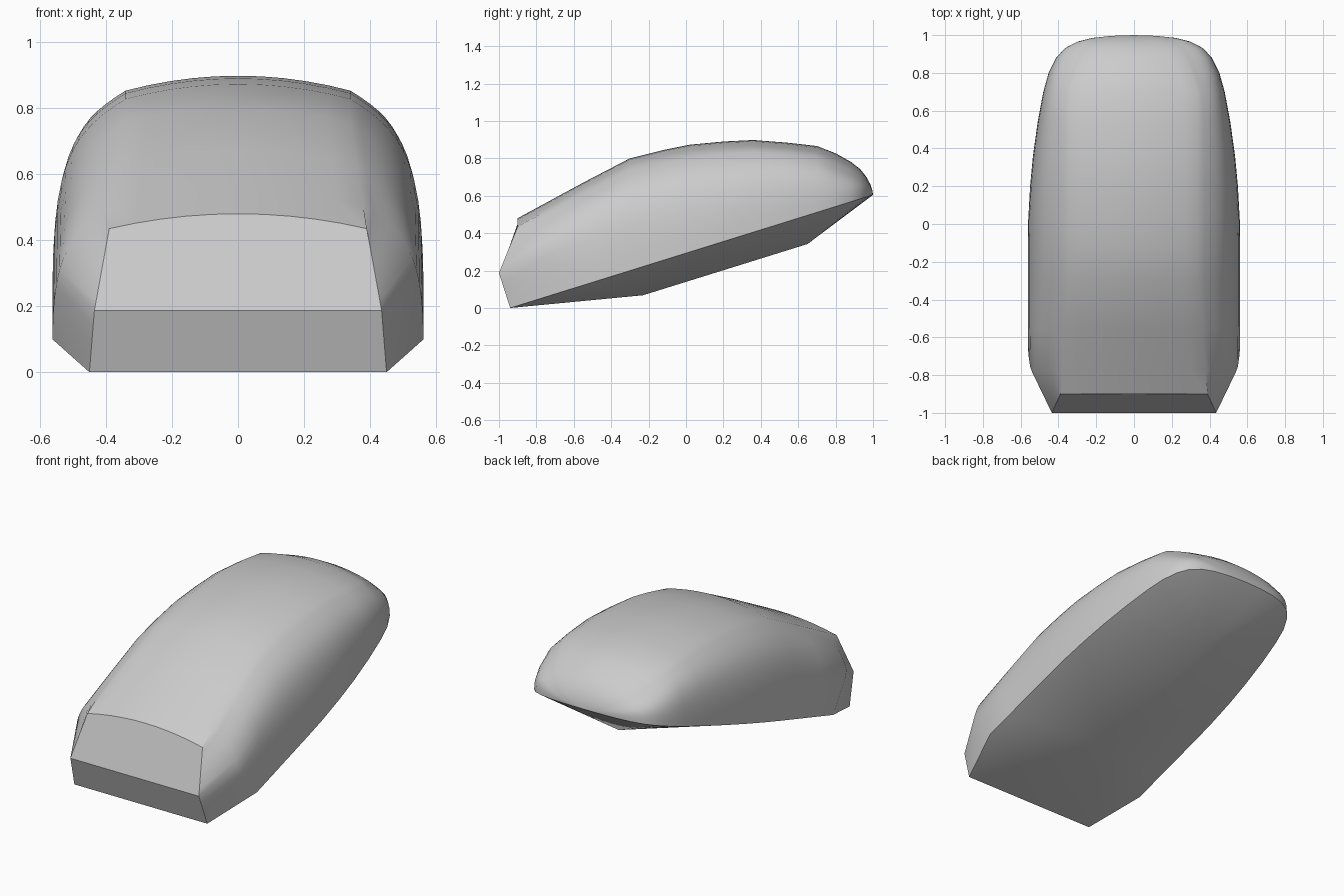
import bpy
import bmesh
import math

cube = bpy.data.objects.get("Cube")
if cube:
    bpy.data.objects.remove(cube, do_unlink=True)

grey = bpy.data.materials.new("light_grey")
grey.use_nodes = True
grey.diffuse_color = (0.6, 0.6, 0.6, 1)
grey.node_tree.nodes["Principled BSDF"].inputs["Base Color"].default_value = (0.6, 0.6, 0.6, 1)

SIDE, ROOF = 12, 5          # segments up one side, across half the roof

# Stations: rim y, roof y, rim half width, roof half width, crown height
STATIONS = [
    (-0.62, -0.78, 0.562, 0.38, 0.545),
    (-0.45, -0.55, 0.562, 0.36, 0.67),
    (-0.28, -0.3, 0.562, 0.34, 0.80),
    (-0.12, -0.12, 0.562, 0.34, 0.845),
    (0.02, 0.02, 0.56, 0.34, 0.873),
    (0.2, 0.2, 0.55, 0.34, 0.89),
    (0.36, 0.36, 0.535, 0.34, 0.898),
    (0.54, 0.54, 0.51, 0.34, 0.884),
    (0.7, 0.7, 0.48, 0.335, 0.866),
    (0.8, 0.8, 0.452, 0.30, 0.827),
    (0.88, 0.88, 0.412, 0.265, 0.782),
    (0.93, 0.93, 0.367, 0.23, 0.744),
    (0.965, 0.965, 0.30, 0.19, 0.70),
    (0.985, 0.985, 0.22, 0.14, 0.662),
    (0.996, 0.996, 0.12, 0.08, 0.63),
]


def rim_z(y):
    return 0.605 * (y + 0.94) / 1.94


def lerp(a, b, t):
    return tuple(p + (q - p) * t for p, q in zip(a, b))


def roof(w, y, edge, crown):
    """Roof points from just inside the edge to the centre line."""
    return [(w * (1 - k / ROOF), y, crown - (crown - edge) * (1 - k / ROOF) ** 2)
            for k in range(1, ROOF + 1)]


def section(yr, yt, xr, w, top):
    """Half cross-section from the rim up over the shoulder to the crown."""
    low = rim_z(yr)
    edge = top - min(0.045, 0.18 * (top - low))
    h = edge - low
    ctrl = [(xr, low), (xr, low + 0.68 * h),
            (w + 0.65 * (xr - w), edge - min(0.4 * (xr - w), 0.3 * h)), (w, edge)]
    pts = []
    for k in range(SIDE + 1):
        t = k / SIDE
        weights = [math.comb(3, i) * t ** i * (1 - t) ** (3 - i) for i in range(4)]
        x, z = (sum(f * c[a] for f, c in zip(weights, ctrl)) for a in (0, 1))
        pts.append((x, yr + (yt - yr) * min(1, t / 0.3), z))
    return pts + roof(w, yt, edge, top)


def nose_section():
    """Bent corner post at the front, then the front edge of the roof."""
    foot, bend, head = (0.45, -0.94, 0), (0.435, -1, 0.187), (0.39, -0.9, 0.435)
    n = SIDE // 3
    pts = [lerp(foot, bend, k / n) for k in range(n)]
    pts += [lerp(bend, head, k / (SIDE - n)) for k in range(SIDE - n + 1)]
    return pts + roof(0.39, -0.9, 0.435, 0.48)


bm = bmesh.new()


def ring(half):
    mirrored = [(-x, y, z) for x, y, z in half[-2::-1]]
    return [bm.verts.new(p) for p in half + mirrored]


# Shell lofted through the stations
rings = [ring(nose_section())] + [ring(section(*s)) for s in STATIONS]
for a, b in zip(rings, rings[1:]):
    for k in range(len(a) - 1):
        bm.faces.new((a[k], b[k], b[k + 1], a[k + 1]))

# Rounded tail closes to a point
tail = bm.verts.new((0, 1, 0.605))
last = rings[-1]
for k in range(len(last) - 1):
    bm.faces.new((last[k], tail, last[k + 1]))

# Two flat front panels
nose, n = rings[0], SIDE // 3
bm.faces.new(nose[:n + 1] + nose[-n - 1:])
bm.faces.new(nose[n:len(nose) - n])

# Underside falling to a central keel
KEEL_FRONT, KEEL_BACK = (0, -0.23, 0.068), (0, 0.65, 0.342)
keel_a, keel_b = bm.verts.new(KEEL_FRONT), bm.verts.new(KEEL_BACK)
bm.faces.new((nose[0], nose[-1], keel_a))
for side in (0, -1):
    rim = [r[side] for r in rings] + [tail]
    split = min(range(len(rim)), key=lambda i: abs(rim[i].co.y - 0.36))
    for i, (p, q) in enumerate(zip(rim, rim[1:])):
        bm.faces.new((p, q, keel_a if i < split else keel_b))
    bm.faces.new((rim[split], keel_b, keel_a))

bmesh.ops.recalc_face_normals(bm, faces=bm.faces)
mesh = bpy.data.meshes.new("body_shell")
bm.to_mesh(mesh)
bm.free()
mesh.materials.append(grey)
body = bpy.data.objects.new("body_shell", mesh)
bpy.context.collection.objects.link(body)

# Smooth shading with crisp rim and front edges
bpy.ops.object.select_all(action="DESELECT")
body.select_set(True)
bpy.context.view_layer.objects.active = body
bpy.ops.object.shade_smooth_by_angle(angle=math.radians(32))
